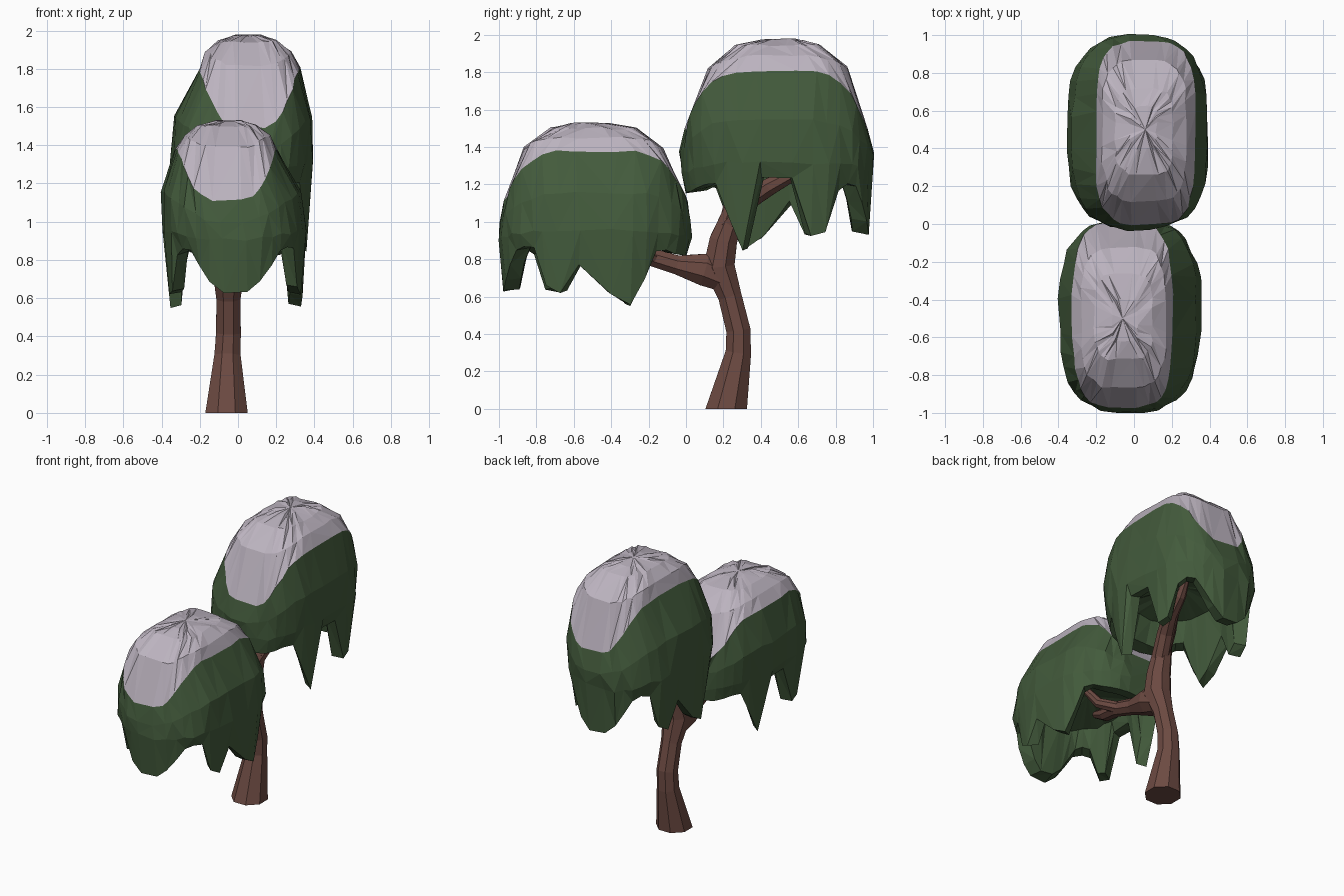
import bpy, bmesh, math, random
from mathutils import Vector

if "Cube" in bpy.data.objects:
    bpy.data.objects.remove(bpy.data.objects["Cube"])

def material(name, rgb):
    m = bpy.data.materials.new(name)
    m.diffuse_color = (*rgb, 1)
    m.use_nodes = True
    m.node_tree.nodes["Principled BSDF"].inputs["Base Color"].default_value = m.diffuse_color
    return m

BARK = material("bark brown", (0.15, 0.068, 0.054))
LEAF = material("leaf green", (0.056, 0.104, 0.045))
SNOW = material("pale snow", (0.50, 0.45, 0.52))

def finish(bm, name, mats):
    bmesh.ops.recalc_face_normals(bm, faces=bm.faces[:])
    me = bpy.data.meshes.new(name)
    bm.to_mesh(me)
    bm.free()
    for m in mats:
        me.materials.append(m)
    ob = bpy.data.objects.new(name, me)
    bpy.context.collection.objects.link(ob)
    return ob

def bridge(bm, r0, r1, mat=0):
    n = len(r0)
    for i in range(n):
        j = (i + 1) % n
        if i % 2:
            tris = ((r0[i], r0[j], r1[j]), (r0[i], r1[j], r1[i]))
        else:
            tris = ((r0[i], r0[j], r1[i]), (r0[j], r1[j], r1[i]))
        for t in tris:
            bm.faces.new(t).material_index = mat

def fan(bm, ring, tip, mat=0):
    v = bm.verts.new(tip)
    for i in range(len(ring)):
        bm.faces.new((ring[i - 1], ring[i], v)).material_index = mat

# Hanging rim heights, anticlockwise from +x
RIM = [.61, .56, .69, .84, .85, .83, .82, .82, .82,
       .82, .82, .83, .84, .86, .86, .72, .55, .89,
       .89, .62, .64, .83, .86, .85, .77, .69, .63,
       .63, .69, .77, .85, .87, .86, .66, .62, .77]
N = len(RIM)
# Rings from the crown down: left x, right x, front y, back y, z at sides, z at ends
ROWS = [(-.12, .02, -.62, -.40, 1.525, 1.52),
        (-.21, .10, -.72, -.26, 1.50, 1.50),
        (-.28, .17, -.87, -.12, 1.45, 1.39),
        (-.325, .205, -.97, .005, 1.38, 1.11),
        (-.395, .33, -1.0, .03, 1.16, 1.0),
        (-.39, .355, -.995, .025, .96, .91)]

def canopy(name, seed, place):
    rnd = random.Random(seed)
    bm = bmesh.new()

    def ring(l, r, f, b, zfun, jit, ex=.72, ey=.72):
        out = []
        for i in range(N):
            a = 2 * math.pi * (i + .5) / N
            c, s = math.cos(a), math.sin(a)
            px = math.copysign(abs(c) ** ex, c)
            py = math.copysign(abs(s) ** ey, s)
            x = (l + r) / 2 + (r - l) / 2 * px
            y = (f + b) / 2 + (b - f) / 2 * py
            j = [rnd.uniform(-jit, jit) for _ in range(3)]
            out.append(bm.verts.new((x + j[0], y + j[1], zfun(i, abs(s)) + j[2])))
        return out

    rings = []
    for k, (l, r, f, b, zs, ze) in enumerate(ROWS):
        e = (.5, .62) if k < 4 else (.72, .72)
        rings.append(ring(l, r, f, b, lambda i, s: zs + (ze - zs) * s ** 3,
                          .007 if k < 4 else .011, *e))
    # Outer rim, inner rim, and hollow underside
    rings.append(ring(-.365, .335, -.975, .005, lambda i, s: RIM[i], .004))
    rings.append(ring(-.30, .27, -.89, -.08, lambda i, s: RIM[i] + .012, .004))
    rings.append(ring(-.27, .24, -.83, -.14, lambda i, s: .97, .01))
    # Snow covers the crown and upper rings
    fan(bm, rings[0], (-.06, -.5, 1.53), 1)
    for k in range(len(rings) - 1):
        bridge(bm, rings[k], rings[k + 1], 1 if k < 3 else 0)
    fan(bm, rings[-1], (-.02, -.485, 1.03))
    for v in bm.verts:
        v.co = place(v.co)
    return finish(bm, name, (LEAF, SNOW))

canopy("front_canopy", 3, lambda p: p.copy())
# The rear canopy is the same shape turned half round, raised and stretched
canopy("rear_canopy", 8, lambda p: Vector((-p.x, -p.y, .83 + (p.z - .54) * 1.16)))

def limb(name, pts, sides=8):
    """Tapered faceted tube; points are x, y, z, radius."""
    bm = bmesh.new()
    P = [Vector(p[:3]) for p in pts]
    rings = []
    for k, p in enumerate(P):
        t = P[min(k + 1, len(P) - 1)] - P[max(k - 1, 0)]
        if p.z == 0:
            t = Vector((0, 0, 1))
        t.normalize()
        v = t.cross(Vector((1, 0, 0))).normalized()
        u = v.cross(t)
        r = pts[k][3]
        rings.append([bm.verts.new(p + r * (u * math.cos(a) + v * math.sin(a)))
                      for a in (2 * math.pi * (i + .5) / sides for i in range(sides))])
    for a, b in zip(rings, rings[1:]):
        bridge(bm, a, b)
    bm.faces.new(rings[0])
    bm.faces.new(rings[-1])
    return finish(bm, name, (BARK,))

# Trunk, then forked limbs into each canopy
limb("trunk", [(-.06, .215, 0, .12), (-.055, .28, .3, .074), (-.05, .28, .42, .07),
               (-.05, .235, .6, .068), (-.05, .175, .76, .092), (-.04, .2, .9, .08),
               (-.03, .25, 1.04, .062), (-.02, .28, 1.12, .05)])
limb("front_branch", [(-.05, .2, .70, .08), (-.05, .10, .745, .095), (-.04, -.05, .77, .055),
                      (-.03, -.2, .815, .05), (-.07, -.36, .86, .045), (-.1, -.5, .93, .025)])
limb("front_twig", [(-.03, -.16, .80, .04), (.06, -.28, .86, .035), (.11, -.36, .98, .025)])
limb("rear_branch", [(-.03, .22, .98, .06), (.02, .34, 1.12, .055), (.07, .45, 1.19, .05),
                     (.10, .58, 1.26, .04), (.12, .66, 1.34, .025)])
limb("rear_twig", [(-.03, .23, 1.0, .055), (-.07, .27, 1.2, .045), (-.09, .31, 1.38, .03)])
